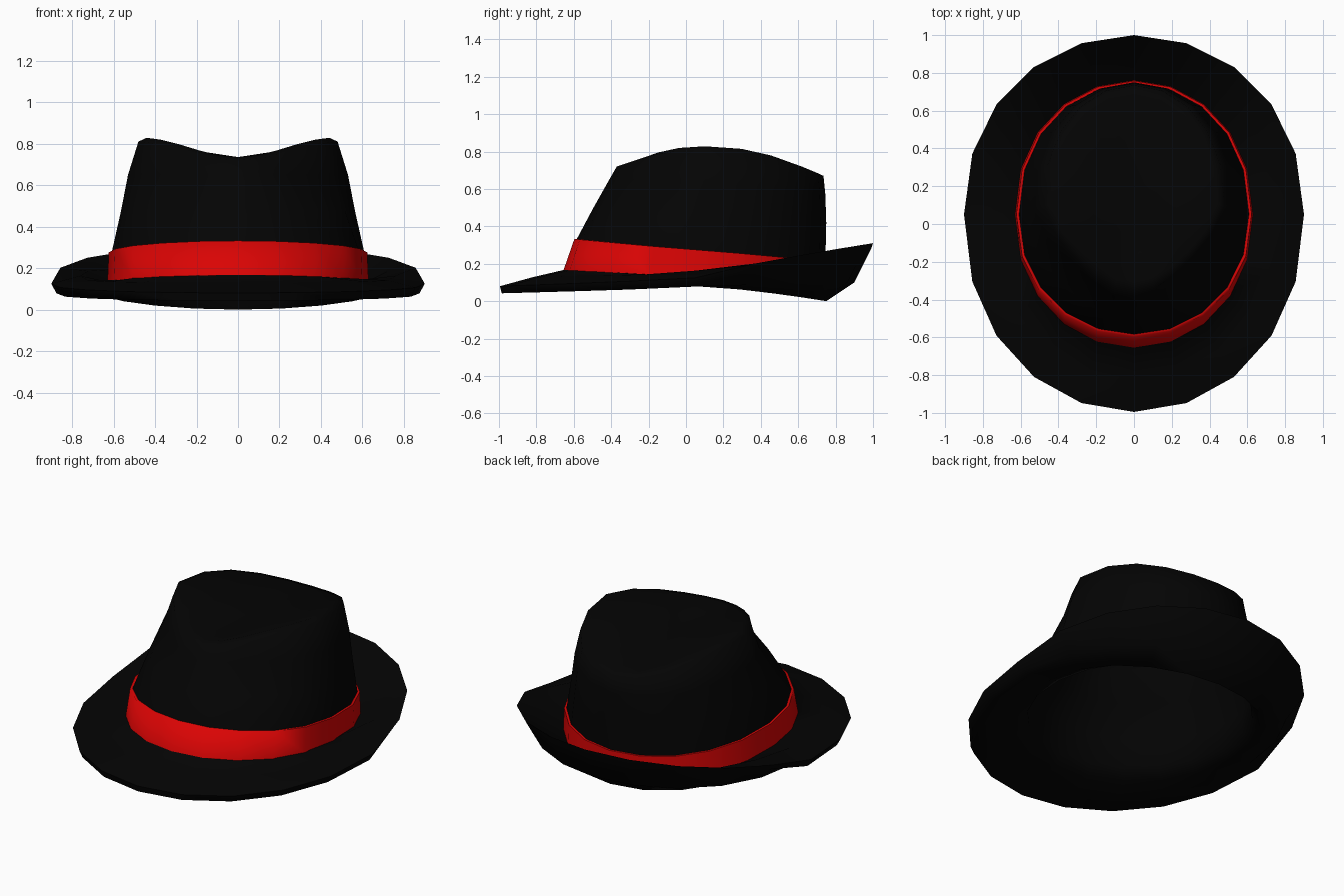
import bpy, bmesh, math

SIDES = 20

cube = bpy.data.objects.get("Cube")
if cube:
    bpy.data.objects.remove(cube, do_unlink=True)


def material(name, rgb):
    m = bpy.data.materials.new(name)
    m.use_nodes = True
    m.diffuse_color = (*rgb, 1)
    bsdf = m.node_tree.nodes["Principled BSDF"]
    bsdf.inputs["Base Color"].default_value = (*rgb, 1)
    bsdf.inputs["Roughness"].default_value = 0.8
    return m


black = material("black felt", (0.0011, 0.0011, 0.0011))
red = material("red ribbon", (0.7, 0.0012, 0.0012))


def ring(bm, front, back, width, zf, zs, zb,
         mid=0.05, power=1.0, pinch=0.0, dent=0.0, inset=0.0):
    """Egg-shaped loop; height blends from the sides to the front and back."""
    verts = []
    for i in range(SIDES):
        a = 2 * math.pi * i / SIDES
        c, k = math.cos(a), abs(math.cos(a))
        end, z_end = (back - inset, zb) if c > 0 else (front + inset, zf)
        x = (width - inset) * math.sin(a)
        y = (end - mid) * k ** 0.92
        if c < 0:
            hollow = 1 - dent * math.sin(2 * a) ** 2
            x *= (1 - pinch * k) * hollow
            y *= hollow
        z = zs + (z_end - zs) * k ** power - inset
        verts.append(bm.verts.new((x, mid + y, z)))
    return verts


def bridge(bm, loops):
    for lo, hi in zip(loops, loops[1:]):
        for i in range(SIDES):
            j = (i + 1) % SIDES
            bm.faces.new((lo[i], lo[j], hi[j], hi[i]))


def cap(bm, loop, y, z):
    centre = bm.verts.new((0, y, z))
    for i in range(SIDES):
        bm.faces.new((loop[i], loop[(i + 1) % SIDES], centre))


def finish(bm, name, mat):
    bmesh.ops.recalc_face_normals(bm, faces=bm.faces)
    me = bpy.data.meshes.new(name)
    bm.to_mesh(me)
    bm.free()
    me.materials.append(mat)
    ob = bpy.data.objects.new(name, me)
    bpy.context.collection.objects.link(ob)
    bpy.ops.object.select_all(action="DESELECT")
    ob.select_set(True)
    bpy.context.view_layer.objects.active = ob
    bpy.ops.object.shade_smooth_by_angle(angle=math.radians(80))


def crown(bm, inset):
    """Tapering walls dented at the front, rounded rim and sunken top."""
    loops = [
        ring(bm, -0.64, 0.745, 0.61, 0.17, 0.13, 0.07, inset=inset),
        ring(bm, -0.585, 0.745, 0.61, 0.33, 0.27, 0.21, inset=inset),
        ring(bm, -0.5, 0.75, 0.565, 0.49, 0.47, 0.42,
             pinch=0.1, dent=0.03, inset=inset),
        ring(bm, -0.41, 0.745, 0.53, 0.65, 0.65, 0.57, mid=0.08,
             pinch=0.24, dent=0.09, inset=inset),
        ring(bm, -0.37, 0.735, 0.48, 0.72, 0.81, 0.67, mid=0.1,
             power=2, pinch=0.3, dent=0.03, inset=inset),
        ring(bm, -0.31, 0.68, 0.44, 0.735, 0.828, 0.685, mid=0.1,
             power=2, pinch=0.32, dent=0.03, inset=inset),
        ring(bm, -0.16, 0.45, 0.23, 0.71, 0.77, 0.715, mid=0.1,
             power=2, pinch=0.3, inset=inset),
    ]
    bridge(bm, loops)
    cap(bm, loops[-1], 0.1, 0.735 - inset)
    return loops[0]


# Hat shell: hollow crown inside and out, joined by a thin brim
# that dips at the front and turns up at the back
bm = bmesh.new()
inner_foot = crown(bm, 0.015)
outer_foot = crown(bm, 0.0)
brim = [
    inner_foot,
    ring(bm, -0.7, 0.75, 0.68, 0.1, 0.08, 0.0, power=1.3),
    ring(bm, -0.86, 0.9, 0.8, 0.07, 0.08, 0.1),
    ring(bm, -0.985, 0.99, 0.875, 0.042, 0.078, 0.28, power=0.7),
    ring(bm, -0.995, 1.0, 0.9, 0.08, 0.125, 0.31, power=0.75),
    ring(bm, -0.82, 0.89, 0.76, 0.128, 0.163, 0.2, power=0.4),
    outer_foot,
]
bridge(bm, brim)
finish(bm, "felt_hat", black)

# Ribbon band wrapped round the foot of the crown
bm = bmesh.new()
band = [
    ring(bm, -0.64, 0.745, 0.61, 0.165, 0.12, 0.08),
    ring(bm, -0.655, 0.76, 0.63, 0.165, 0.12, 0.08),
    ring(bm, -0.597, 0.758, 0.623, 0.332, 0.275, 0.212),
    ring(bm, -0.583, 0.744, 0.608, 0.332, 0.275, 0.212),
]
bridge(bm, band + band[:1])
finish(bm, "ribbon_band", red)
